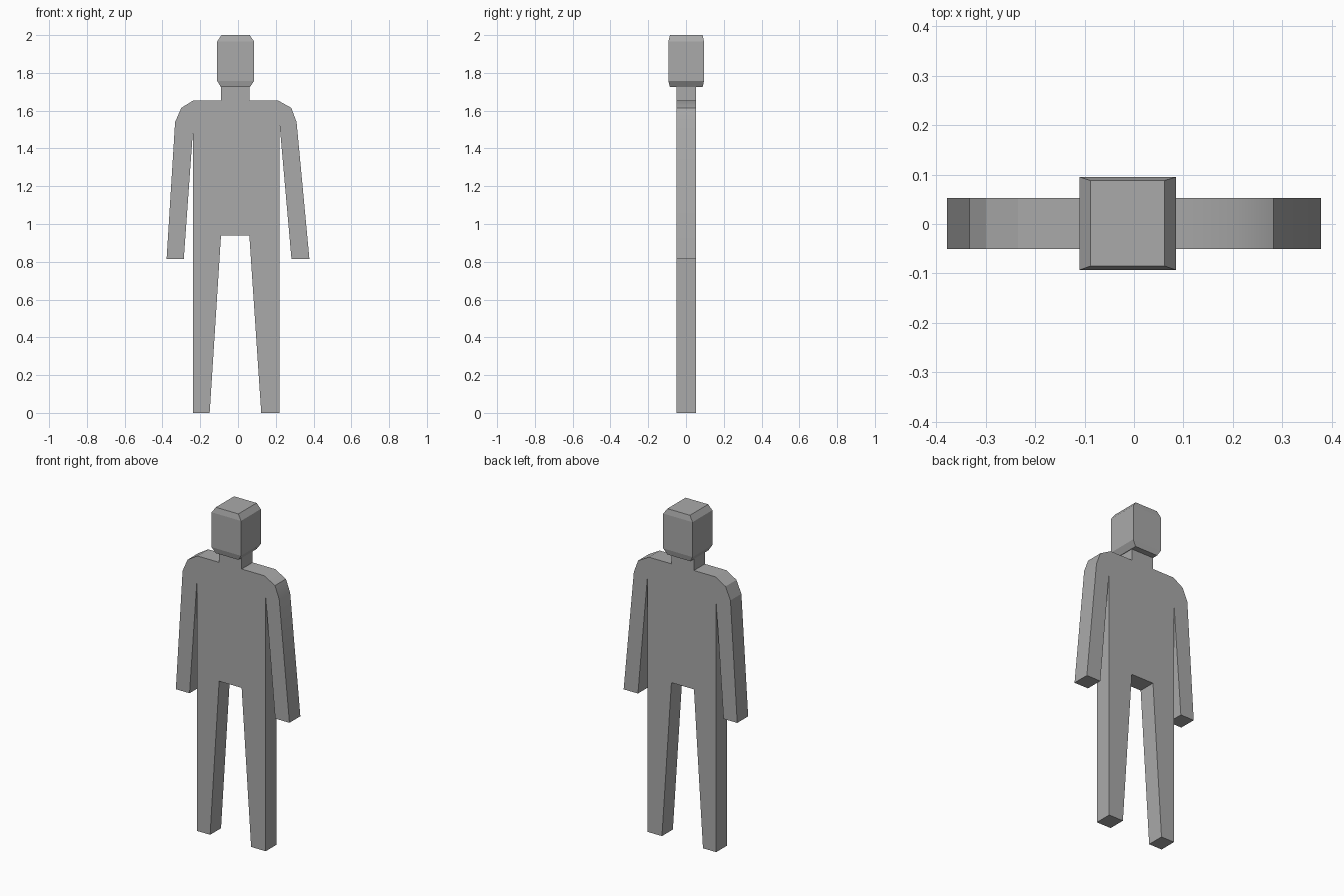
import bpy
import bmesh
import math

default = bpy.data.objects.get("Cube")
if default:
    bpy.data.objects.remove(default, do_unlink=True)

# Single plain grey
grey = bpy.data.materials.new("plain_grey")
grey.use_nodes = True
COLOUR = (0.4, 0.4, 0.4, 1)
grey.diffuse_color = COLOUR
grey.node_tree.nodes["Principled BSDF"].inputs["Base Color"].default_value = COLOUR


def make_object(name, bm):
    bmesh.ops.recalc_face_normals(bm, faces=bm.faces)
    mesh = bpy.data.meshes.new(name)
    bm.to_mesh(mesh)
    bm.free()
    mesh.materials.append(grey)
    obj = bpy.data.objects.new(name, mesh)
    bpy.context.collection.objects.link(obj)
    return obj


def extrude_outline(name, outline, y_front, y_back):
    bm = bmesh.new()
    face = bm.faces.new([bm.verts.new((x, y_front, z)) for x, z in outline])
    result = bmesh.ops.extrude_face_region(bm, geom=[face], use_keep_orig=True)
    for item in result["geom"]:
        if isinstance(item, bmesh.types.BMVert):
            item.co.y = y_back
    return make_object(name, bm)


def stack_rings(name, rings):
    # Rectangular rings (x0, x1, y0, y1, z) joined from bottom to top
    bm = bmesh.new()
    loops = [[bm.verts.new(p) for p in
              ((x0, y0, z), (x1, y0, z), (x1, y1, z), (x0, y1, z))]
             for x0, x1, y0, y1, z in rings]
    for low, high in zip(loops, loops[1:]):
        for i in range(4):
            j = (i + 1) % 4
            bm.faces.new((low[i], low[j], high[j], high[i]))
    bm.faces.new(loops[0])
    bm.faces.new(loops[-1])
    return make_object(name, bm)


# Body: neck, shoulders, arms and legs as one flat silhouette
right_side = [(-0.09, 1.724), (-0.09, 1.655), (-0.235, 1.655), (-0.30, 1.615),
              (-0.333, 1.54), (-0.378, 0.815), (-0.287, 0.815), (-0.238, 1.50),
              (-0.238, 0), (-0.15, 0), (-0.09, 0.94)]
left_side = [(0.06, 0.94), (0.123, 0), (0.22, 0), (0.22, 1.53), (0.283, 0.815),
             (0.378, 0.815), (0.31, 1.54), (0.282, 1.615), (0.21, 1.655),
             (0.06, 1.655), (0.06, 1.724)]
body = extrude_outline("body", right_side + left_side, -0.051, 0.053)

# Softened left shoulder, crisp edges elsewhere
bpy.context.view_layer.objects.active = body
body.select_set(True)
bpy.ops.object.shade_smooth_by_angle(angle=math.radians(30))
body.select_set(False)
for poly in body.data.polygons:
    if poly.center.x < -0.2:
        poly.use_smooth = False

# Head: box with chamfered top and bottom rims
stack_rings("head", [
    (-0.09, 0.063, -0.085, 0.088, 1.724),
    (-0.11, 0.085, -0.093, 0.095, 1.757),
    (-0.11, 0.085, -0.093, 0.095, 1.967),
    (-0.088, 0.062, -0.085, 0.088, 2.0),
])
